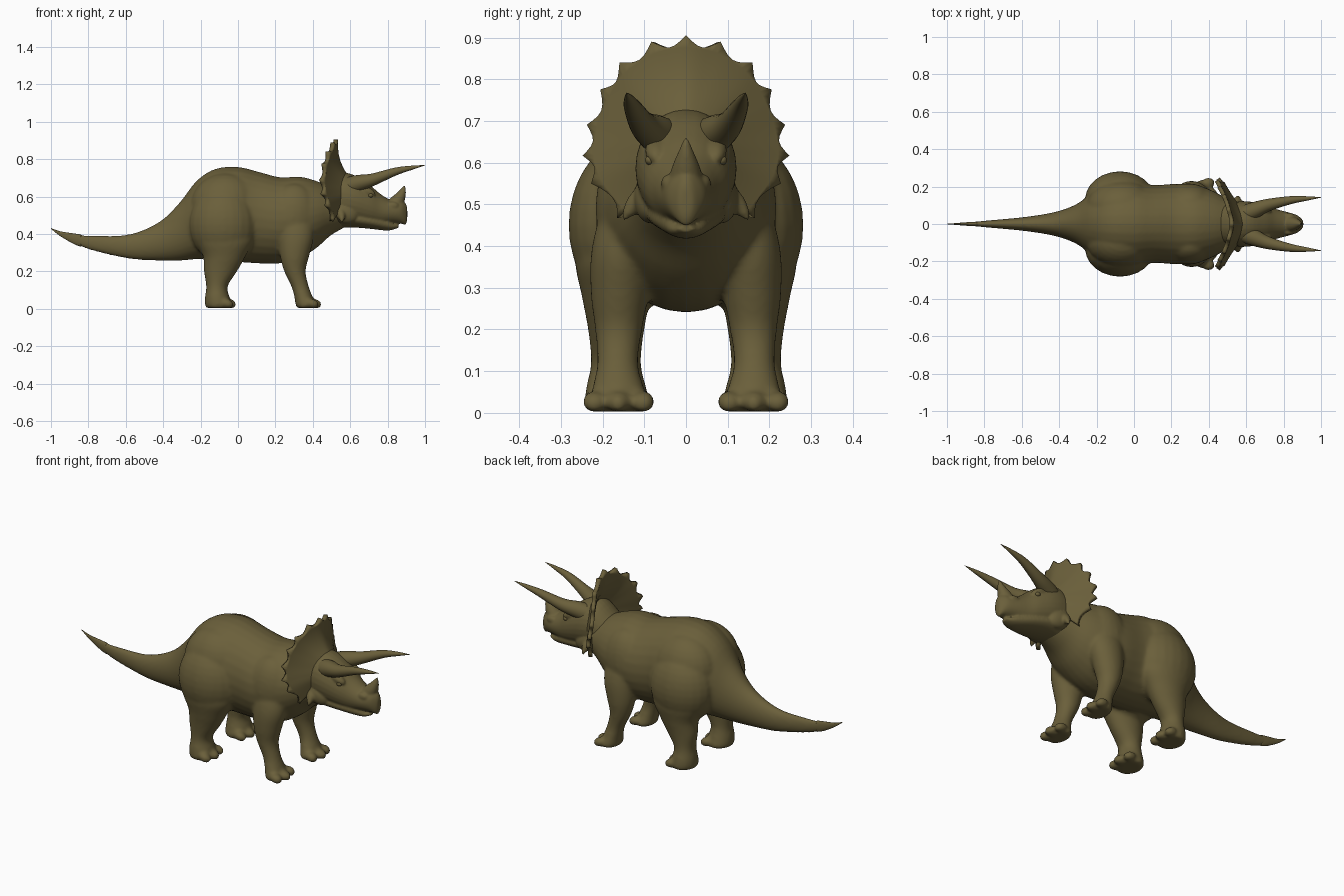
import bpy, bmesh, math
from mathutils import Vector, Matrix

cube = bpy.data.objects.get("Cube")
if cube:
    bpy.data.objects.remove(cube, do_unlink=True)

OLIVE = (0.145, 0.115, 0.043, 1)
skin = bpy.data.materials.new("olive_skin")
skin.use_nodes = True
skin.diffuse_color = OLIVE
bsdf = skin.node_tree.nodes["Principled BSDF"]
bsdf.inputs["Base Color"].default_value = OLIVE
bsdf.inputs["Roughness"].default_value = 0.8


def smooth_rows(rows, steps=4):
    """Catmull-Rom interpolation of rows of numbers."""
    out = []
    for i in range(len(rows) - 1):
        a, b, c, d = (rows[max(i - 1, 0)], rows[i], rows[i + 1], rows[min(i + 2, len(rows) - 1)])
        for k in range(steps):
            t = k / steps
            out.append([q + 0.5 * t * (r - p + t * (2 * p - 5 * q + 4 * r - s + t * (3 * (q - r) + s - p)))
                        for p, q, r, s in zip(a, b, c, d)])
    return out + [list(rows[-1])]


def loft(bm, rings, sides=28):
    """Skin closed elliptical rings given as (centre, u axis, v axis)."""
    loops = []
    for centre, u, v in rings:
        angles = [math.tau * i / sides for i in range(sides)]
        loops.append([bm.verts.new(centre + u * math.cos(a) + v * math.sin(a)) for a in angles])
    for lo, hi in zip(loops, loops[1:]):
        for i in range(sides):
            j = (i + 1) % sides
            bm.faces.new((lo[i], lo[j], hi[j], hi[i]))
    bm.faces.new(loops[0][::-1])
    bm.faces.new(loops[-1])


def loft_along_x(bm, rows):
    """Rows: x, top, bottom, half width."""
    loft(bm, [(Vector((x, 0, (t + b) / 2)), Vector((0, max(w, .001), 0)), Vector((0, 0, max((t - b) / 2, .001))))
              for x, t, b, w in smooth_rows(rows)])


def loft_down(bm, rows, side):
    """Rows: z, back x, front x, inner y, outer y."""
    loft(bm, [(Vector(((x0 + x1) / 2, side * (y0 + y1) / 2, z)), Vector(((x1 - x0) / 2, 0, 0)),
               Vector((0, (y1 - y0) / 2, 0))) for z, x0, x1, y0, y1 in smooth_rows(rows)])


def horn(bm, rows, side=1):
    """Tapered tube; rows: x, y, z, radius."""
    pts = smooth_rows(rows, 6)
    rings = []
    for i, (x, y, z, r) in enumerate(pts):
        a, b = pts[max(i - 1, 0)], pts[min(i + 1, len(pts) - 1)]
        d = Vector((b[0] - a[0], side * (b[1] - a[1]), b[2] - a[2])).normalized()
        u = d.cross(Vector((0, 1, 0))).normalized()
        rings.append((Vector((x, side * y, z)), u * r, d.cross(u) * r))
    loft(bm, rings, 20)


def blob(bm, centre, radii, tilt=0):
    m = Matrix.Translation(centre) @ Matrix.Rotation(tilt, 4, 'Y') @ Matrix.Diagonal((*radii, 1))
    bmesh.ops.create_uvsphere(bm, u_segments=24, v_segments=16, radius=1, matrix=m)


def finish(name, bm, voxel=0, smoothing=0):
    bmesh.ops.recalc_face_normals(bm, faces=bm.faces)
    mesh = bpy.data.meshes.new(name)
    bm.to_mesh(mesh)
    bm.free()
    mesh.materials.append(skin)
    mesh.polygons.foreach_set("use_smooth", [True] * len(mesh.polygons))
    ob = bpy.data.objects.new(name, mesh)
    bpy.context.collection.objects.link(ob)
    if voxel:
        rem = ob.modifiers.new("blend", 'REMESH')
        rem.mode, rem.voxel_size, rem.use_smooth_shade = 'VOXEL', voxel, True
        sm = ob.modifiers.new("soften", 'SMOOTH')
        sm.factor, sm.iterations = 0.5, smoothing
    return ob


# Trunk with tail, blended with the four legs
TRUNK = [(-.88, .402, .348, .01), (-.77, .392, .308, .02), (-.58, .398, .267, .038), (-.42, .465, .257, .065),
         (-.31, .57, .257, .105), (-.22, .685, .265, .165), (-.12, .748, .265, .205), (0, .758, .25, .22),
         (.107, .733, .243, .208), (.225, .703, .243, .215), (.33, .706, .27, .208), (.42, .683, .325, .178),
         (.5, .65, .395, .135), (.6, .62, .45, .09)]
HIND = [(.5, -.2, .05, .07, .22), (.38, -.225, .085, .07, .265), (.28, -.187, .04, .085, .25),
        (.2, -.182, -.005, .10, .235), (.12, -.17, -.055, .108, .228), (.06, -.177, -.045, .095, .24),
        (.02, -.177, -.04, .085, .243), (.003, -.168, -.05, .095, .235)]
FORE = [(.54, .24, .37, .07, .15), (.47, .21, .4, .06, .205), (.38, .215, .405, .075, .228),
        (.28, .225, .38, .09, .228), (.2, .247, .362, .105, .218), (.12, .285, .378, .115, .213),
        (.06, .302, .4, .10, .225), (.02, .308, .412, .085, .235), (.003, .317, .4, .095, .225)]
bm = bmesh.new()
loft_along_x(bm, TRUNK)
for side in (1, -1):
    blob(bm, (-.075, side * .13, .45), (.187, .152, .205))
    blob(bm, (-.065, side * .09, .545), (.19, .145, .18))
    blob(bm, (.29, side * .11, .49), (.14, .107, .18), .15)
    for rows, toe_x in ((HIND, -.05), (FORE, .406)):
        loft_down(bm, rows, side)
        for y, dx in ((.103, -.008), (.163, .006), (.22, -.008)):
            blob(bm, (toe_x + dx, side * y, .027), (.036, .028, .025), .3)
finish("body_and_legs", bm, .009, 8)

# Thin end of the tail
bm = bmesh.new()
loft_along_x(bm, [(-1, .431, .427, .001), (-.95, .414, .388, .005), (-.88, .403, .347, .0105),
                  (-.84, .397, .332, .012)])
finish("tail_tip", bm)

# Skull, lower jaw, beak, cheeks, brows and nose horn
bm = bmesh.new()
loft_along_x(bm, [(.46, .66, .47, .10), (.54, .725, .455, .118), (.62, .715, .445, .12), (.70, .665, .44, .103),
                  (.76, .615, .442, .08), (.82, .58, .455, .064), (.87, .58, .455, .048), (.895, .565, .449, .028),
                  (.905, .54, .475, .014)])
loft_along_x(bm, [(.5, .54, .43, .09), (.6, .53, .435, .1), (.7, .51, .428, .085), (.79, .485, .418, .055),
                  (.83, .458, .423, .038), (.858, .449, .434, .018)])
horn(bm, [(.835, 0, .55, .045), (.862, 0, .59, .033), (.88, 0, .625, .019), (.891, 0, .66, .004)])
for side in (1, -1):
    blob(bm, (.56, side * .085, .515), (.085, .04, .055), .4)
    blob(bm, (.685, side * .072, .63), (.055, .026, .024), .45)
    blob(bm, (.825, side * .042, .55), (.035, .018, .022))
    horn(bm, [(.54, .07, .54, .035), (.55, .115, .505, .027), (.555, .138, .482, .015), (.555, .15, .462, .004)],
         side)
finish("head", bm, .0055, 6)

# Brow horns and eyes
for side, label in ((1, "left"), (-1, "right")):
    bm = bmesh.new()
    horn(bm, [(.58, .045, .65, .05), (.64, .072, .67, .045), (.72, .102, .69, .033), (.84, .128, .733, .021),
              (.93, .137, .754, .011), (1, .142, .767, .001)], side)
    finish(label + "_brow_horn", bm)
    bm = bmesh.new()
    blob(bm, (.708, side * .085, .606), (.015, .013, .012))
    finish(label + "_eye", bm)

# Neck frill: sheet dished at the top, with a scalloped rim; rows: x, y, z of each rim point
HALF_RIM = [(.523, 0, .905), (.505, .08, .89), (.478, .155, .84), (.455, .2, .775), (.442, .232, .69),
            (.45, .242, .615), (.472, .222, .55), (.50, .16, .468)]
rim = [(x, -y, z) for x, y, z in HALF_RIM[:0:-1]] + HALF_RIM
centre = Vector((.635, 0, .635))
bm = bmesh.new()
columns = []
for i, p in enumerate(smooth_rows(rim, 6)):
    edge = Vector(p)
    notch = math.sin(math.pi * (i % 6) / 6)
    dish = .012 + .028 * max(0, (edge - centre).normalized().z) ** 2
    column = []
    for t in (.1, .25, .4, .55, .7, .82, .89, 1 - .095 * notch):
        co = centre.lerp(edge, t)
        co.x -= dish * math.sin(math.pi * t)
        column.append(bm.verts.new(co))
    columns.append(column)
for a, b in zip(columns, columns[1:]):
    for k in range(len(a) - 1):
        bm.faces.new((a[k], a[k + 1], b[k + 1], b[k]))
frill = finish("neck_frill", bm)
thick = frill.modifiers.new("thickness", 'SOLIDIFY')
thick.thickness, thick.offset = .022, 0
bpy.ops.object.select_all(action='DESELECT')
frill.select_set(True)
bpy.context.view_layer.objects.active = frill
bpy.ops.object.shade_smooth_by_angle(angle=math.radians(40))
